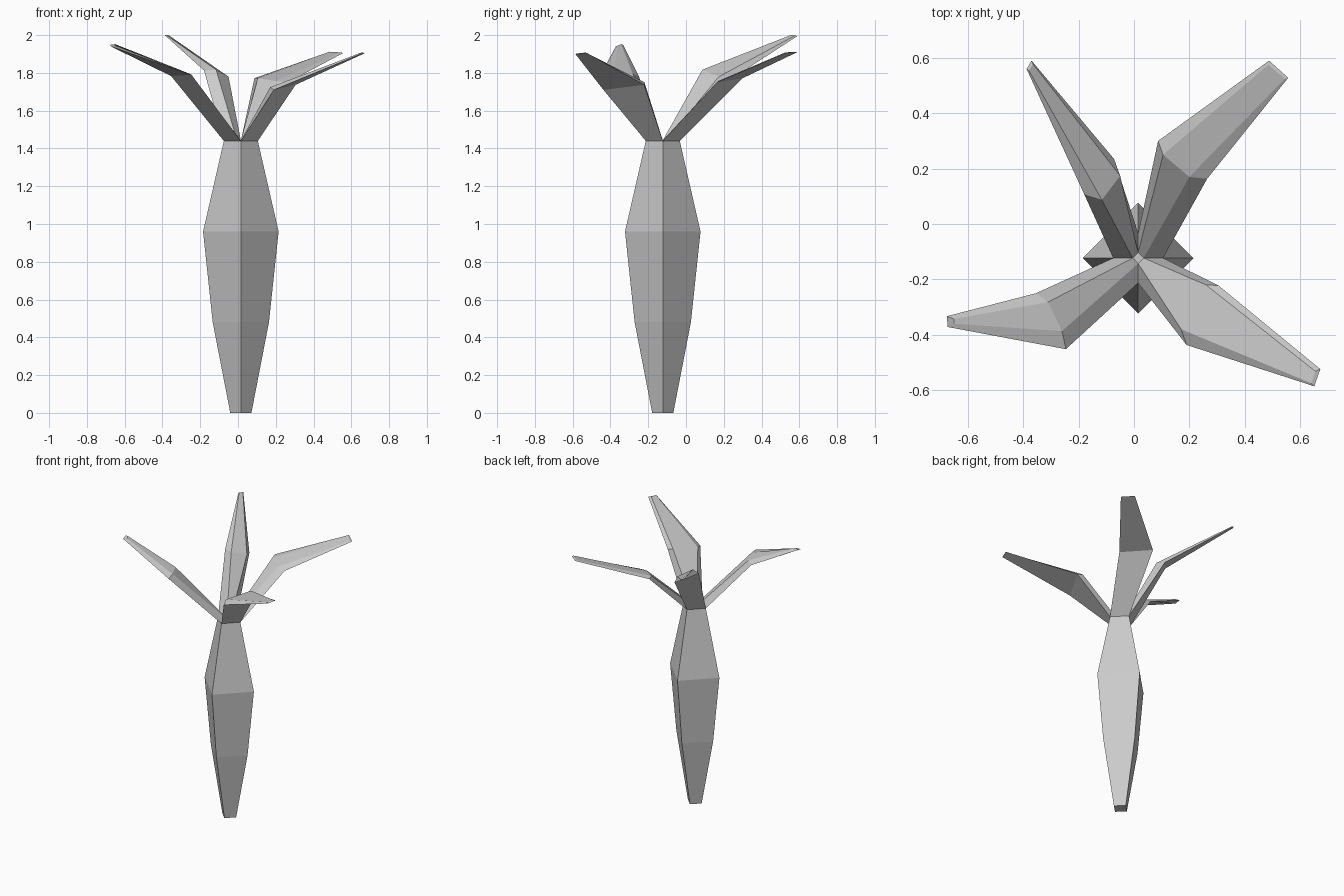
import bpy, bmesh
from math import cos, sin, pi
from mathutils import Vector

CX, CY = 0.015, -0.123


def corner(r, z, k):
    return Vector((CX + r * cos(k * pi / 2), CY + r * sin(k * pi / 2), z))


def loft(name, rings, cap_start):
    bm = bmesh.new()
    vs = [[bm.verts.new(p) for p in ring] for ring in rings]
    for lo, hi in zip(vs, vs[1:]):
        for i in range(4):
            j = (i + 1) % 4
            bm.faces.new((lo[i], lo[j], hi[j], hi[i]))
    bm.faces.new(vs[-1])
    if cap_start:
        bm.faces.new(vs[0][::-1])
    bmesh.ops.recalc_face_normals(bm, faces=bm.faces)
    me = bpy.data.meshes.new(name)
    bm.to_mesh(me)
    bm.free()
    ob = bpy.data.objects.new(name, me)
    bpy.context.collection.objects.link(ob)


# Root body: four-sided taper, top narrowing to the small centre diamond
profile = [(0.056, 0), (0.149, 0.48), (0.2, 0.96), (0.09, 1.44), (0.02, 1.443)]
loft("root_body", [[corner(r, z, k) for k in range(4)] for r, z in profile], True)

# Leaves: each grows from one quarter of the top.
# Sections run outer a, outer b, inner b, inner a.
leaves = {
    "leaf_back_right": (
        [(.264, .163, 1.75), (.087, .30, 1.772), (.105, .25, 1.772), (.20, .17, 1.757)],
        [(.557, .528, 1.905), (.488, .59, 1.91), (.485, .575, 1.912), (.545, .525, 1.908)]),
    "leaf_back_left": (
        [(-.072, .235, 1.765), (-.18, .108, 1.813), (-.116, .087, 1.817), (-.05, .174, 1.78)],
        [(-.37, .59, 1.995), (-.388, .56, 2.0), (-.38, .555, 2.0), (-.365, .578, 1.998)]),
    "leaf_front_left": (
        [(-.354, -.25, 1.783), (-.246, -.452, 1.79), (-.26, -.387, 1.797), (-.31, -.282, 1.795)],
        [(-.676, -.333, 1.95), (-.673, -.372, 1.94), (-.65, -.36, 1.945), (-.65, -.343, 1.952)]),
    "leaf_front_right": (
        [(.19, -.437, 1.71), (.305, -.222, 1.737), (.26, -.22, 1.75), (.17, -.38, 1.724)],
        [(.651, -.586, 1.90), (.673, -.524, 1.905), (.655, -.532, 1.908), (.64, -.575, 1.903)]),
}
for k, (name, (mid, tip)) in enumerate(leaves.items()):
    base = [corner(.09, 1.44, k), corner(.09, 1.44, k + 1),
            corner(.02, 1.443, k + 1), corner(.02, 1.443, k)]
    loft(name, [base, mid, tip], False)
